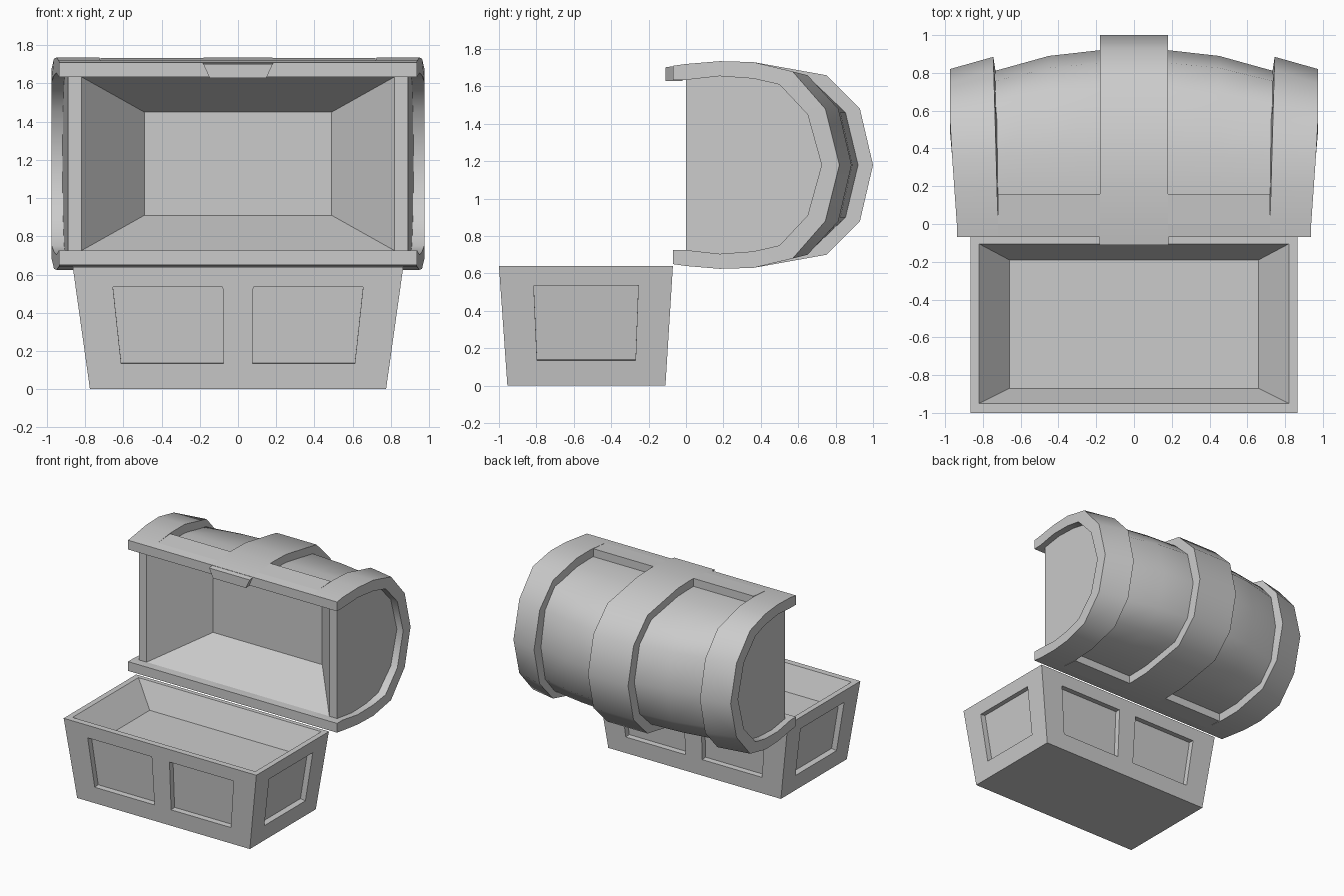
import bpy, bmesh, math
from mathutils import Vector

if "Cube" in bpy.data.objects:
    bpy.data.objects.remove(bpy.data.objects["Cube"])

ZC = 1.18  # lid mid-height; lid is symmetric about it


def loft(bm, rings, closed=True, cap0=False, cap1=False):
    vs = [[bm.verts.new(p) for p in r] for r in rings]
    n = len(vs[0])
    for a, b in zip(vs, vs[1:]):
        for i in range(n if closed else n - 1):
            j = (i + 1) % n
            bm.faces.new((a[i], a[j], b[j], b[i]))
    if cap0:
        bm.faces.new(vs[0])
    if cap1:
        bm.faces.new(vs[-1])


def finish(name, bm, smooth=None):
    bmesh.ops.remove_doubles(bm, verts=bm.verts, dist=1e-4)
    bmesh.ops.recalc_face_normals(bm, faces=bm.faces)
    me = bpy.data.meshes.new(name)
    bm.to_mesh(me)
    bm.free()
    ob = bpy.data.objects.new(name, me)
    bpy.context.collection.objects.link(ob)
    if smooth:
        bpy.ops.object.select_all(action='DESELECT')
        bpy.context.view_layer.objects.active = ob
        ob.select_set(True)
        bpy.ops.object.shade_smooth_by_angle(angle=math.radians(smooth))
    return ob


def rect_xy(x, y0, y1, z):
    return [Vector(p) for p in ((-x, y0, z), (x, y0, z), (x, y1, z), (-x, y1, z))]


def rect_xz(x, h, y):
    return [(-x, y, ZC - h), (x, y, ZC - h), (x, y, ZC + h), (-x, y, ZC + h)]


# --- Base: tapered box, hollow on top, with sunken wall panels
def panel_wall(bm, a, b, c, d, us, holes, vs=(0, .21, .835, 1), depth=.045):
    """Wall a-b (bottom) to d-c (top), cells in holes are pushed inward."""
    inward = -(b - a).cross(d - a).normalized() * depth
    pt = lambda u, v: a.lerp(b, u).lerp(d.lerp(c, u), v)
    for i in range(len(us) - 1):
        for k in range(len(vs) - 1):
            q = [pt(us[i], vs[k]), pt(us[i + 1], vs[k]),
                 pt(us[i + 1], vs[k + 1]), pt(us[i], vs[k + 1])]
            if k == 1 and i in holes:
                loft(bm, [q, [p + inward for p in q]], cap1=True)
            else:
                loft(bm, [q], cap0=True)


bm = bmesh.new()
low = rect_xy(.775, -.955, -.11, 0)
top = rect_xy(.865, -1.0, -.07, .64)
for s in range(4):
    t = (s + 1) % 4
    if s % 2 == 0:
        us, holes = (0, .115, .453, .547, .885, 1), (1, 3)
    else:
        us, holes = (0, .195, .805, 1), (1,)
    panel_wall(bm, low[s], low[t], top[t], top[s], us, holes)
loft(bm, [low], cap0=True)
loft(bm, [top, rect_xy(.82, -.95, -.105, .64), rect_xy(.66, -.87, -.19, .45)], cap1=True)
finish("chest_base", bm)


# --- Lid profiles: half curves of (y, height from mid), mirrored to full
def full(half):
    return half + [(y, -z) for y, z in half[-2::-1]]


FRONT = [(-.07, .53), (0, .54), (.18, .555), (.36, .55)]
MIDDLE = full(FRONT + [(.75, .48), (.93, .30), (1.0, 0)])
BAND_IN = full(FRONT + [(.65, .48), (.815, .30), (.885, 0)])
BAND_OUT = full(FRONT + [(.57, .50), (.745, .30), (.82, 0)])
END_EDGE = full([(-.07, .455), (0, .455), (.18, .475), (.36, .462),
                 (.5, .43), (.65, .27), (.725, 0)])


def barrel(peak):
    y = lambda f: .36 + (peak - .36) * f
    return full([(0, .48), (.18, .49), (.36, .485), (y(.61), .425), (y(.88), .28), (peak, 0)])


# --- Lid barrel with flat ends and a tapered hollow in front
bm = bmesh.new()
half = [(.18, .92), (.45, .89), (.72, .815), (.89, .77)]
stations = [(-x, p) for x, p in half[::-1]] + half
rings = []
for x, peak in stations:
    lean = math.copysign(.04, x) if abs(x) > .8 else 0
    rings.append([(x + lean * y, y, ZC + z) for y, z in barrel(peak)])
loft(bm, rings, closed=False, cap0=True, cap1=True)
loft(bm, [rect_xz(.89, .48, 0), rect_xz(.82, .455, 0), rect_xz(.49, .27, .38)], cap1=True)
finish("lid_barrel", bm, 40)

# --- End bands around both lid ends
for side, name in ((-1, "lid_band_left"), (1, "lid_band_right")):
    bm = bmesh.new()
    rings = []
    for (yi, zi), (yo, zo), (ye, ze) in zip(BAND_IN, BAND_OUT, END_EDGE):
        xo = min(.975, .938 + .07 * max(0, yo))
        xi = .72 + .028 * max(0, yi)
        rings.append([(side * xi, yi, ZC + zi), (side * xo, yo, ZC + zo),
                      (side * xo, ye, ZC + ze), (side * .72, ye, ZC + ze)])
    loft(bm, rings, cap0=True, cap1=True)
    finish(name, bm, 40)

# --- Middle band over the lid
bm = bmesh.new()
rings = []
for (y, z), (ye, ze) in zip(MIDDLE, END_EDGE):
    rings.append([(-.18, y, ZC + z), (.18, y, ZC + z), (.18, ye, ZC + ze), (-.18, ye, ZC + ze)])
loft(bm, rings, cap0=True, cap1=True)
finish("lid_middle_band", bm, 40)

# --- Front rims joining the bands, top and bottom
rim = [(-.07, .455), (-.07, .53), (0, .54), (.16, .5533), (.16, .455)]
for s, name in ((1, "lid_rim_top"), (-1, "lid_rim_bottom")):
    for side, label in ((-1, "left"), (1, "right")):
        bm = bmesh.new()
        loft(bm, [[(side * x, y, ZC + s * z) for y, z in rim] for x in (.18, .72)],
             cap0=True, cap1=True)
        finish(name + "_" + label, bm)

# --- Latch on the top rim
bm = bmesh.new()
loft(bm, [[(-.148, y, 1.628), (.148, y, 1.628), (.182, y, zt), (-.182, y, zt)]
          for y, zt in ((-.11, 1.702), (-.02, 1.715))], cap0=True, cap1=True)
finish("lid_latch", bm)
